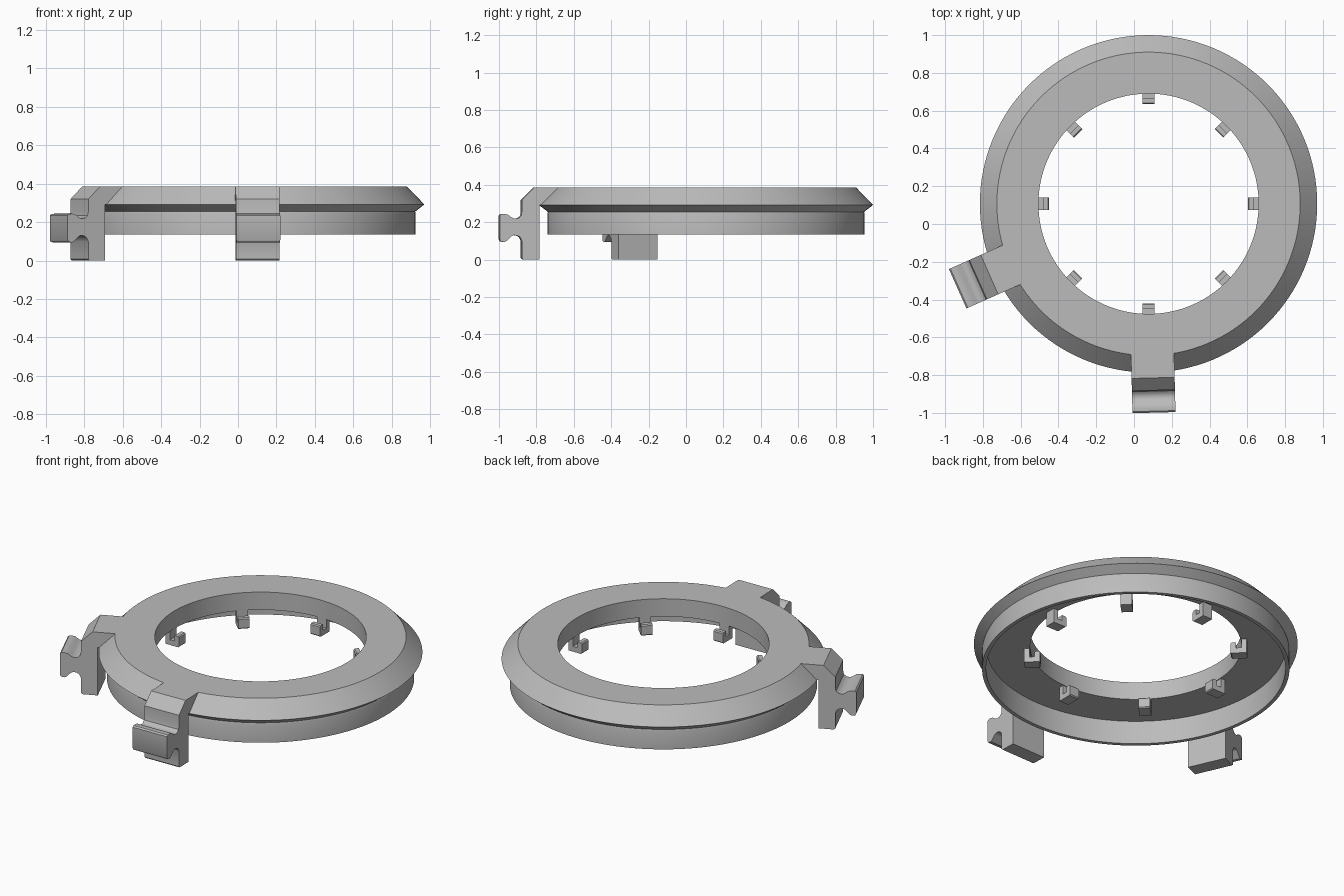
import bpy, bmesh, math
from mathutils import Matrix, Vector

if "Cube" in bpy.data.objects:
    bpy.data.objects.remove(bpy.data.objects["Cube"], do_unlink=True)

CENTRE = Vector((0.077, 0.107, 0))
SEGMENTS = 128

grey = bpy.data.materials.new("light grey plastic")
grey.use_nodes = True
grey.diffuse_color = (0.5, 0.5, 0.5, 1)
grey.node_tree.nodes["Principled BSDF"].inputs["Base Color"].default_value = (0.5, 0.5, 0.5, 1)


def finish(bm, name, smooth_angle):
    bmesh.ops.recalc_face_normals(bm, faces=bm.faces)
    mesh = bpy.data.meshes.new(name)
    bm.to_mesh(mesh)
    bm.free()
    mesh.materials.append(grey)
    obj = bpy.data.objects.new(name, mesh)
    bpy.context.collection.objects.link(obj)
    bpy.ops.object.select_all(action="DESELECT")
    obj.select_set(True)
    bpy.context.view_layer.objects.active = obj
    bpy.ops.object.shade_smooth_by_angle(angle=math.radians(smooth_angle))
    return obj


def lathe(name, profile):
    """Revolve a closed (radius, height) profile about the ring axis."""
    bm = bmesh.new()
    loops = []
    for i in range(SEGMENTS):
        a = 2 * math.pi * i / SEGMENTS
        loops.append([bm.verts.new((r * math.cos(a), r * math.sin(a), z)) for r, z in profile])
    n = len(profile)
    for i in range(SEGMENTS):
        here, there = loops[i], loops[(i + 1) % SEGMENTS]
        for j in range(n):
            k = (j + 1) % n
            bm.faces.new((here[j], there[j], there[k], here[k]))
    bm.transform(Matrix.Translation(CENTRE))
    return finish(bm, name, 25)


def radial_part(name, profile, width, degrees):
    """Extrude a (radius, height) outline sideways, then turn it about the ring axis."""
    bm = bmesh.new()
    face = bm.faces.new([bm.verts.new((r, -width / 2, z)) for r, z in profile])
    new = bmesh.ops.extrude_face_region(bm, geom=[face])["geom"]
    bmesh.ops.translate(bm, vec=(0, width, 0), verts=[v for v in new if isinstance(v, bmesh.types.BMVert)])
    bm.transform(Matrix.Translation(CENTRE) @ Matrix.Rotation(math.radians(degrees), 4, "Z"))
    return finish(bm, name, 35)


# Ring: flat top, sloped edge, undercut groove and thin hanging skirt
lathe("ring", [
    (0.583, 0.385), (0.803, 0.385), (0.893, 0.292), (0.845, 0.255),
    (0.848, 0.245), (0.848, 0.135), (0.826, 0.135), (0.826, 0.277), (0.583, 0.277),
])

# Two outer arms with a flared catch and a downward leg
arm = [
    (0.75, 0.385), (0.922, 0.385), (0.988, 0.32), (0.988, 0.255),
    (0.992, 0.235), (1.006, 0.222), (1.026, 0.219), (1.042, 0.225),
    (1.062, 0.24), (1.08, 0.244), (1.098, 0.243), (1.106, 0.235),
    (1.106, 0.108), (1.1, 0.097), (1.08, 0.094), (1.068, 0.1),
    (1.044, 0.125), (1.03, 0.131), (1.012, 0.129), (0.998, 0.12),
    (0.988, 0.1), (0.988, 0.008), (0.98, 0), (0.893, 0), (0.893, 0.293), (0.75, 0.293),
]
for name, degrees in (("right_arm", 204), ("front_arm", 271.5)):
    radial_part(name, arm, 0.228, degrees)

# Eight small upturned hooks below the hole edge
hook = [
    (0.617, 0.285), (0.617, 0.19), (0.533, 0.19), (0.527, 0.196), (0.527, 0.25),
    (0.533, 0.256), (0.557, 0.256), (0.557, 0.222), (0.587, 0.222), (0.587, 0.285),
]
for i in range(8):
    radial_part(f"hook_{i + 1}", hook, 0.064, i * 45)
